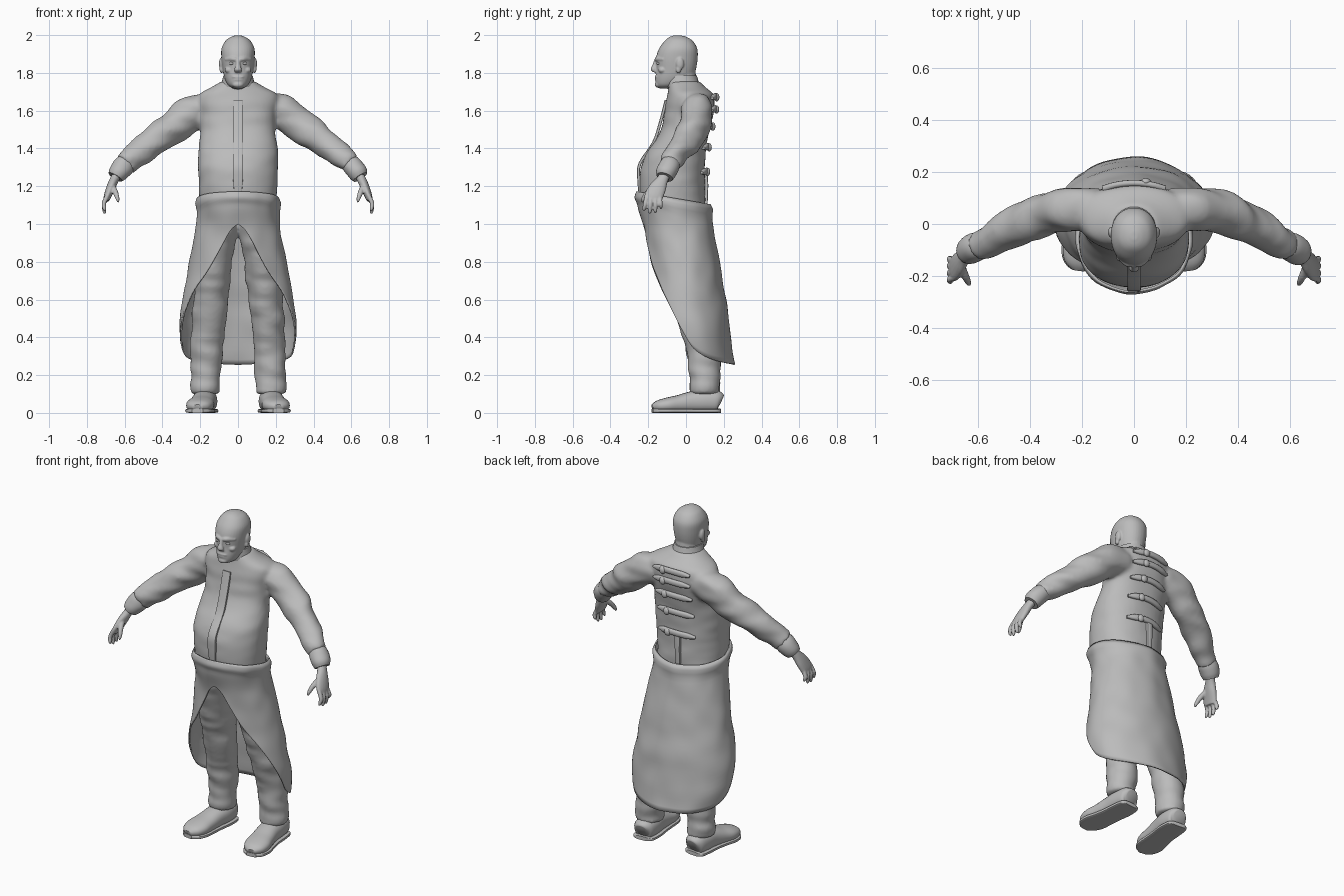
import bpy, bmesh, math
from mathutils import Vector, Matrix, noise

if "Cube" in bpy.data.objects:
    bpy.data.objects.remove(bpy.data.objects["Cube"])

grey = bpy.data.materials.new("plain grey")
grey.use_nodes = True
grey.diffuse_color = (0.5, 0.5, 0.5, 1)
grey.node_tree.nodes["Principled BSDF"].inputs["Base Color"].default_value = (0.5, 0.5, 0.5, 1)


def smooth_path(keys, steps):
    """Catmull-Rom resampling of tuples of any length."""
    pts = [keys[0]] + list(keys) + [keys[-1]]
    out = []
    for a, b, c, d in zip(pts, pts[1:], pts[2:], pts[3:]):
        for i in range(steps):
            t = i / steps
            out.append([0.5 * (2 * q + (r - p) * t + (2 * p - 5 * q + 4 * r - s) * t * t
                               + (3 * q - p - 3 * r + s) * t ** 3) for p, q, r, s in zip(a, b, c, d)])
    return out + [list(keys[-1])]


def loft(bm, keys, sides=24, steps=4, ref=None, power=2.0, rough=0.0):
    """Closed skin over rings (x, y, z, a, b); level rings unless ref gives the b direction."""
    path = smooth_path(keys, steps)
    rings = []
    for i, k in enumerate(path):
        c = Vector(k[:3])
        ax, ay = Vector((1, 0, 0)), Vector((0, 1, 0))
        if ref:
            t = (Vector(path[min(i + 1, len(path) - 1)][:3]) - Vector(path[max(i - 1, 0)][:3])).normalized()
            ay = Vector(ref)
            ay = (ay - t * ay.dot(t)).normalized()
            ax = ay.cross(t)
        ring = []
        for j in range(sides):
            u = 2 * math.pi * j / sides
            x, y = (math.copysign(abs(f) ** (2 / power), f) for f in (math.cos(u), math.sin(u)))
            p = c + ax * x * max(k[3], 0.001) + ay * y * max(k[4], 0.001)
            if rough:
                p += (p - c).normalized() * rough * noise.noise(Vector((p.x * 7, p.y * 7, p.z * 18)))
            ring.append(bm.verts.new(p))
        rings.append(ring)
    for r, s in zip(rings, rings[1:]):
        for j in range(sides):
            bm.faces.new((r[j], r[(j + 1) % sides], s[(j + 1) % sides], s[j]))
    bm.faces.new(rings[0])
    bm.faces.new(rings[-1])


def profile(rows):
    """Rows (z, front y, back y, half width) to ring keys."""
    return [(0, (f + b) / 2, z, w, (b - f) / 2) for z, f, b, w in rows]


def ball(bm, at, size):
    bmesh.ops.create_uvsphere(bm, u_segments=16, v_segments=10, radius=1,
                              matrix=Matrix.Translation(at) @ Matrix.Diagonal((*size, 1)))


def flip(keys, s):
    return [(s * k[0], *k[1:]) for k in keys]


def finish(name, bm, voxel=0, relax=0, thick=0, angle=50):
    bmesh.ops.recalc_face_normals(bm, faces=bm.faces)
    me = bpy.data.meshes.new(name)
    bm.to_mesh(me)
    bm.free()
    me.materials.append(grey)
    ob = bpy.data.objects.new(name, me)
    bpy.context.collection.objects.link(ob)
    if voxel:
        m = ob.modifiers.new("blend", 'REMESH')
        m.mode, m.voxel_size, m.use_smooth_shade = 'VOXEL', voxel, True
        m = ob.modifiers.new("relax", 'SMOOTH')
        m.iterations = relax
    if thick:
        m = ob.modifiers.new("cloth", 'SOLIDIFY')
        m.thickness, m.offset = thick, 0
    bpy.ops.object.select_all(action='DESELECT')
    ob.select_set(True)
    bpy.context.view_layer.objects.active = ob
    bpy.ops.object.shade_smooth_by_angle(angle=math.radians(angle))
    return ob


# Jacket: barrel torso and hanging sleeves blended together
TORSO = [(1.06, -.22, .10, .20), (1.15, -.24, .10, .205), (1.29, -.24, .10, .212), (1.38, -.205, .105, .21),
         (1.48, -.14, .12, .20), (1.58, -.115, .145, .20), (1.65, -.105, .152, .215),
         (1.69, -.095, .14, .205), (1.725, -.09, .10, .14), (1.755, -.095, .07, .09)]
ARM = [(.14, .06, 1.615, .075, .08), (.24, .06, 1.59, .095, .085), (.34, .04, 1.515, .088, .08),
       (.45, -.005, 1.435, .08, .075), (.55, -.06, 1.36, .066, .062), (.6, -.085, 1.315, .056, .056)]
bm = bmesh.new()
loft(bm, profile(TORSO), 40, 5, power=2.2, rough=.006)
for s in (1, -1):
    loft(bm, flip(ARM, s), 24, 5, ref=(0, 1, 0), rough=.016)
finish("jacket", bm, .012, 5)

bm = bmesh.new()
loft(bm, profile([(1.725, -.105, .075, .095), (1.755, -.112, .066, .085), (1.785, -.108, .058, .078)]), 32)
finish("collar", bm)

# Front placket hanging from chest to belly
bm = bmesh.new()
loft(bm, [(0, -.105, 1.655, .026, .008), (0, -.135, 1.54, .026, .008), (0, -.172, 1.43, .026, .008),
          (0, -.244, 1.32, .026, .008), (0, -.25, 1.24, .026, .008), (0, -.243, 1.16, .02, .008)],
     16, 4, ref=(0, 1, 0), power=6)
finish("front_placket", bm, angle=35)


# Back straps that follow the curve of the back
def torso_back(x, z):
    zs = [r[0] for r in TORSO]
    i = max(n for n in range(len(zs) - 1) if zs[n] <= z)
    t = (z - zs[i]) / (zs[i + 1] - zs[i])
    f, b, w = (p + (q - p) * t for p, q in zip(TORSO[i][1:], TORSO[i + 1][1:]))
    return (f + b) / 2 + (b - f) / 2 * math.sqrt(max(0, 1 - (x / w) ** 2))


for n, z in enumerate((1.665, 1.6, 1.51, 1.4, 1.27)):
    bm = bmesh.new()
    keys = []
    for i in range(7):
        x = -.12 + .04 * i
        h = .007 if i in (0, 6) else .017
        keys.append((x, torso_back(x, z) + .01, z + .012 * math.cos(x * 12), h, .012))
    loft(bm, keys, 12, 3, ref=(0, 1, 0), power=2.5)
    ball(bm, (.045, torso_back(.045, z) + .018, z + .006), (.02, .014, .022))
    finish(f"back_strap_{n + 1}", bm)
bm = bmesh.new()
loft(bm, [(-.02, .105, 1.28, .018, .01), (-.02, .108, 1.2, .016, .01), (-.02, .106, 1.1, .016, .008)],
     12, 3, ref=(0, 1, 0), power=5)
finish("back_flap", bm)

# Coat tail: rows of (z, centre y, half width, half depth) and hem height by angle from the back
TAIL = [(.24, .055, .26, .205), (.32, .045, .285, .2), (.42, .025, .308, .205), (.55, 0, .298, .215), (.75, -.012, .262, .195),
        (.97, -.037, .222, .18), (1.1, -.065, .212, .187), (1.2, -.07, .21, .185)]
HEM = [(0, .255), (40, .265), (70, .29), (90, .34), (100, .42), (110, .54), (125, .65), (145, .77),
       (167, .95), (180, 1.0)]


def table(rows, v):
    for p, q in zip(rows, rows[1:]):
        if v <= q[0]:
            t = (v - p[0]) / (q[0] - p[0])
            return [a + (b - a) * t for a, b in zip(p, q)]
    return rows[-1]


tail, hem = smooth_path(TAIL, 6), smooth_path(HEM, 6)
bm = bmesh.new()
cols = []
for j in range(96):
    deg = j * 3.75 - 180
    a = math.radians(deg)
    low = table(hem, abs(deg))[1]
    top = 1.137 - .034 * math.cos(a)
    col = []
    for i in range(33):
        z = top + (low - top) * i / 32
        _, cy, rx, ry = table(tail, z)
        drop = top - z
        grow = .012 * math.exp(-((drop - .03) / .025) ** 2)
        grow += .008 * noise.noise(Vector((math.sin(a) * 2, math.cos(a) * 2, z * 8)))
        col.append(bm.verts.new(((rx + grow) * math.sin(a), cy + (ry + grow) * math.cos(a), z)))
    cols.append(col)
for j, c in enumerate(cols):
    d = cols[(j + 1) % len(cols)]
    for i in range(32):
        bm.faces.new((c[i], d[i], d[i + 1], c[i + 1]))
finish("coat_tail", bm, thick=.008, angle=60)

# Trousers
LEG = [(.09, -.055, 1.1, .10, .13), (.105, -.05, .95, .10, .135), (.125, -.02, .8, .095, .12),
       (.145, .025, .6, .092, .105), (.16, .07, .42, .088, .094), (.168, .095, .28, .084, .087),
       (.172, .1, .17, .08, .082), (.172, .1, .1, .076, .078)]
bm = bmesh.new()
for s in (1, -1):
    loft(bm, flip(LEG, s), 24, 6, rough=.012)
finish("trousers", bm, .011, 4)

# Shoes with a flat sole, toes turned out a little
SHOE = [(.172, .182, .055, .035, .04), (.173, .165, .06, .058, .058), (.175, .1, .062, .066, .062),
        (.182, .03, .057, .064, .057), (.192, -.04, .047, .068, .047), (.202, -.1, .041, .073, .04),
        (.21, -.15, .035, .058, .03), (.214, -.178, .03, .025, .014)]
SOLE = [(k[0], k[1], .011, k[3] + .005, .011) for k in SHOE]
HAND = [(.625, -.1, 1.285, .026, .032), (.652, -.122, 1.24, .024, .03), (.672, -.148, 1.195, .024, .045),
        (.69, -.17, 1.15, .02, .05), (.697, -.175, 1.125, .016, .046)]
CUFF = [(.585, -.078, 1.325, .05, .05), (.61, -.09, 1.302, .056, .056), (.635, -.105, 1.268, .052, .054),
        (.648, -.112, 1.248, .042, .045)]
for s, side in ((1, "left"), (-1, "right")):
    bm = bmesh.new()
    loft(bm, flip(SHOE, s), 24, 4, ref=(0, 0, 1), power=2.3)
    finish(side + "_shoe", bm)
    bm = bmesh.new()
    loft(bm, flip(SOLE, s), 24, 4, ref=(0, 0, 1), power=5)
    finish(side + "_sole", bm, angle=35)
    bm = bmesh.new()
    loft(bm, flip(CUFF, s), 24, 4, ref=(0, 1, 0), rough=.006)
    finish(side + "_cuff", bm)

    # Hand: palm, four fingers and thumb
    bm = bmesh.new()
    loft(bm, flip(HAND, s), 16, 4, ref=(0, 1, 0))
    for i, low in enumerate((1.068, 1.054, 1.058, 1.08)):
        y0, y1 = -.208 + .023 * i, -.222 + .03 * i
        finger = [(.692, y0, 1.15, .012, .012), (.71, (y0 + y1) / 2, 1.11, .012, .012),
                  (.707, y1, low + .012, .01, .01), (.703, y1, low, .004, .004)]
        loft(bm, flip(finger, s), 10, 3, ref=(0, 1, 0))
    thumb = [(.668, -.155, 1.205, .016, .016), (.65, -.2, 1.17, .015, .015),
             (.638, -.225, 1.135, .011, .012), (.634, -.235, 1.115, .005, .005)]
    loft(bm, flip(thumb, s), 10, 3, ref=(0, 1, 0))
    finish(side + "_hand", bm, .005, 2)

# Head: skull, neck, brow, nose, lips, chin and ears blended together
bm = bmesh.new()
loft(bm, profile([(1.718, -.14, -.05, .025), (1.735, -.158, -.01, .052), (1.77, -.162, .035, .07),
                  (1.82, -.157, .053, .081), (1.88, -.158, .062, .088), (1.93, -.142, .059, .087),
                  (1.97, -.112, .035, .066), (1.99, -.088, .003, .038), (1.999, -.06, -.03, .012)]),
     36, 5, power=2.15)
loft(bm, profile([(1.7, -.09, .06, .07), (1.76, -.1, .055, .07), (1.82, -.09, .05, .065)]), 24)
loft(bm, [(0, -.153, 1.875, .012, .012), (0, -.163, 1.845, .012, .014), (0, -.171, 1.818, .02, .016),
          (0, -.163, 1.803, .017, .01)], 14, 4)
ball(bm, (0, -.152, 1.778), (.034, .014, .007))
ball(bm, (0, -.15, 1.764), (.03, .015, .007))
ball(bm, (0, -.146, 1.738), (.03, .02, .017))
for s in (1, -1):
    loft(bm, flip([(.0, -.158, 1.868, .008, .008), (.03, -.153, 1.874, .01, .012),
                   (.066, -.118, 1.872, .008, .008)], s), 12, 4, ref=(0, 0, 1))
    ball(bm, (s * .045, -.125, 1.815), (.026, .022, .018))
    ball(bm, (s * .088, -.032, 1.848), (.013, .021, .034))
    ball(bm, (s * .088, -.04, 1.818), (.01, .014, .02))
finish("head", bm, .0045, 3)
for s, side in ((1, "left"), (-1, "right")):
    bm = bmesh.new()
    ball(bm, (s * .033, -.144, 1.85), (.015, .012, .008))
    finish(side + "_eye", bm)
